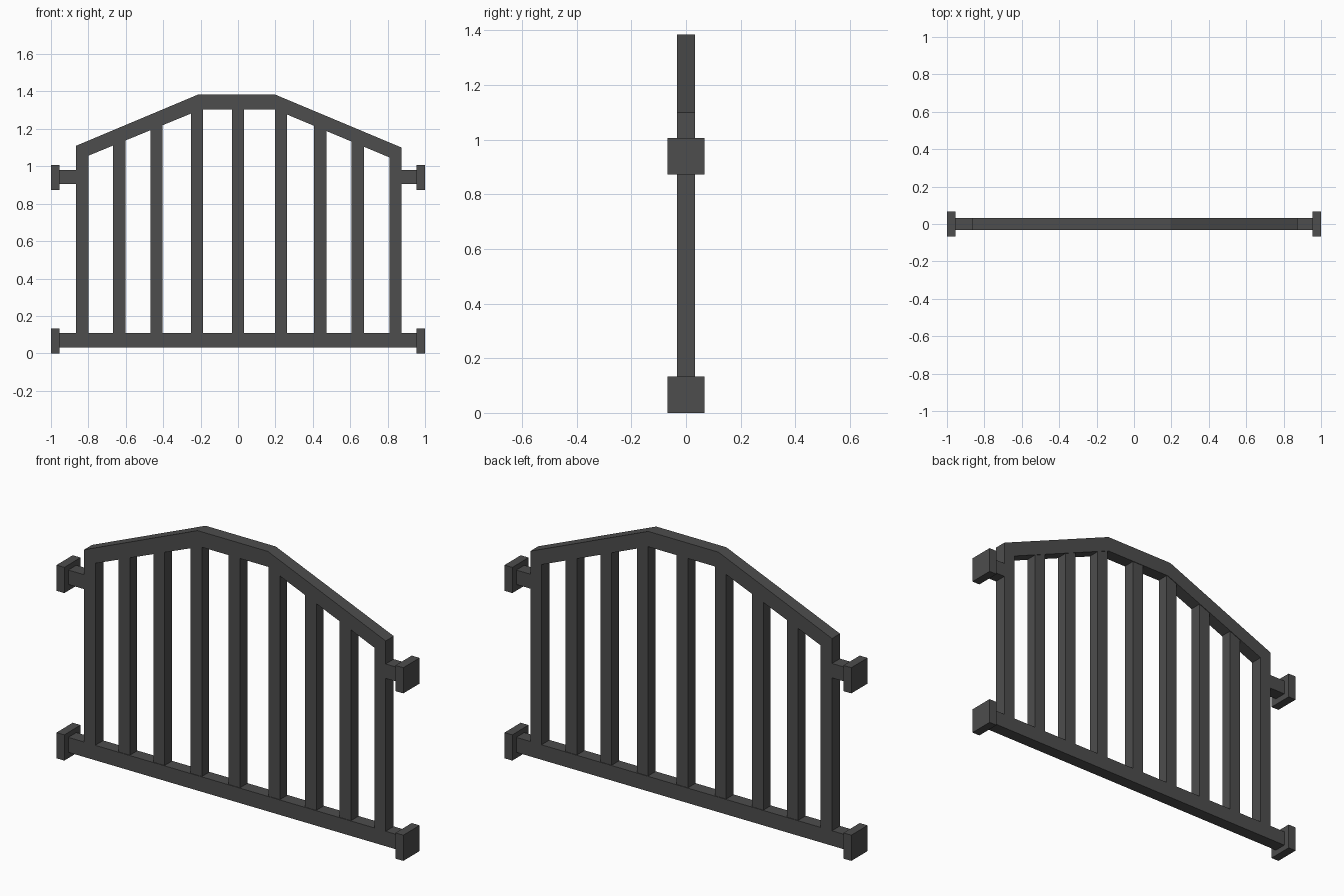
import bpy
import bmesh

old = bpy.data.objects.get("Cube")
if old:
    bpy.data.objects.remove(old, do_unlink=True)

iron = bpy.data.materials.new("dark_iron")
iron.use_nodes = True
colour = (0.075, 0.075, 0.075, 1)
iron.diffuse_color = colour
iron.node_tree.nodes["Principled BSDF"].inputs["Base Color"].default_value = colour


def extrude_profile(name, points, half_depth):
    """Solid with an (x, z) outline, centred on y = 0."""
    bm = bmesh.new()
    face = bm.faces.new([bm.verts.new((x, -half_depth, z)) for x, z in points])
    new = bmesh.ops.extrude_face_region(bm, geom=[face])["geom"]
    verts = [v for v in new if isinstance(v, bmesh.types.BMVert)]
    bmesh.ops.translate(bm, verts=verts, vec=(0, 2 * half_depth, 0))
    bmesh.ops.recalc_face_normals(bm, faces=bm.faces)
    mesh = bpy.data.meshes.new(name)
    bm.to_mesh(mesh)
    bm.free()
    mesh.materials.append(iron)
    obj = bpy.data.objects.new(name, mesh)
    bpy.context.collection.objects.link(obj)
    return obj


def box(name, x0, x1, z0, z1, half_depth):
    return extrude_profile(name, [(x0, z0), (x1, z0), (x1, z1), (x0, z1)], half_depth)


RAIL = 0.033          # half depth of the frame
BAR = 0.030           # half depth of the inner bars
HALF_BAR = 0.0325     # half width of a bar
LEFT, RIGHT = -0.865, 0.875
RAIL_TOP = 0.108

# Underside of the arched top rail
under = [(LEFT, 1.03), (-0.195, 1.305), (0.195, 1.305), (RIGHT, 1.02)]


def underside(x):
    for (xa, za), (xb, zb) in zip(under, under[1:]):
        if xa <= x <= xb:
            return za + (zb - za) * (x - xa) / (xb - xa)


# Arched frame: two end posts and the top rail in one outline
inner_l, inner_r = LEFT + 2 * HALF_BAR, RIGHT - 2 * HALF_BAR
extrude_profile("arched_frame", [
    (LEFT, RAIL_TOP), (LEFT, 1.11), (-0.21, 1.385), (0.195, 1.385),
    (RIGHT, 1.10), (RIGHT, RAIL_TOP), (inner_r, RAIL_TOP),
    (inner_r, underside(inner_r)), under[2], under[1],
    (inner_l, underside(inner_l)), (inner_l, RAIL_TOP)], RAIL)

# Bottom rail
box("bottom_rail", -0.96, 0.96, 0.03, RAIL_TOP, RAIL)

# Inner upright bars, running a little way into both rails
for i, x in enumerate((-0.635, -0.435, -0.22, 0.0, 0.23, 0.44, 0.64)):
    a, b = x - HALF_BAR, x + HALF_BAR
    extrude_profile(f"upright_bar_{i + 1}", [
        (a, RAIL_TOP - 0.01), (b, RAIL_TOP - 0.01),
        (b, underside(b) + 0.01), (a, underside(a) + 0.01)], BAR)

# Wall brackets at both ends
for side, s, post in (("right", -1, LEFT), ("left", 1, RIGHT)):
    box(f"upper_stub_{side}", *sorted((post, s * 0.96)), 0.905, 0.98, RAIL)
    for level, z in (("lower", 0.0), ("upper", 0.873)):
        box(f"{level}_end_plate_{side}", *sorted((s * 0.955, s)), z, z + 0.134, 0.067)
